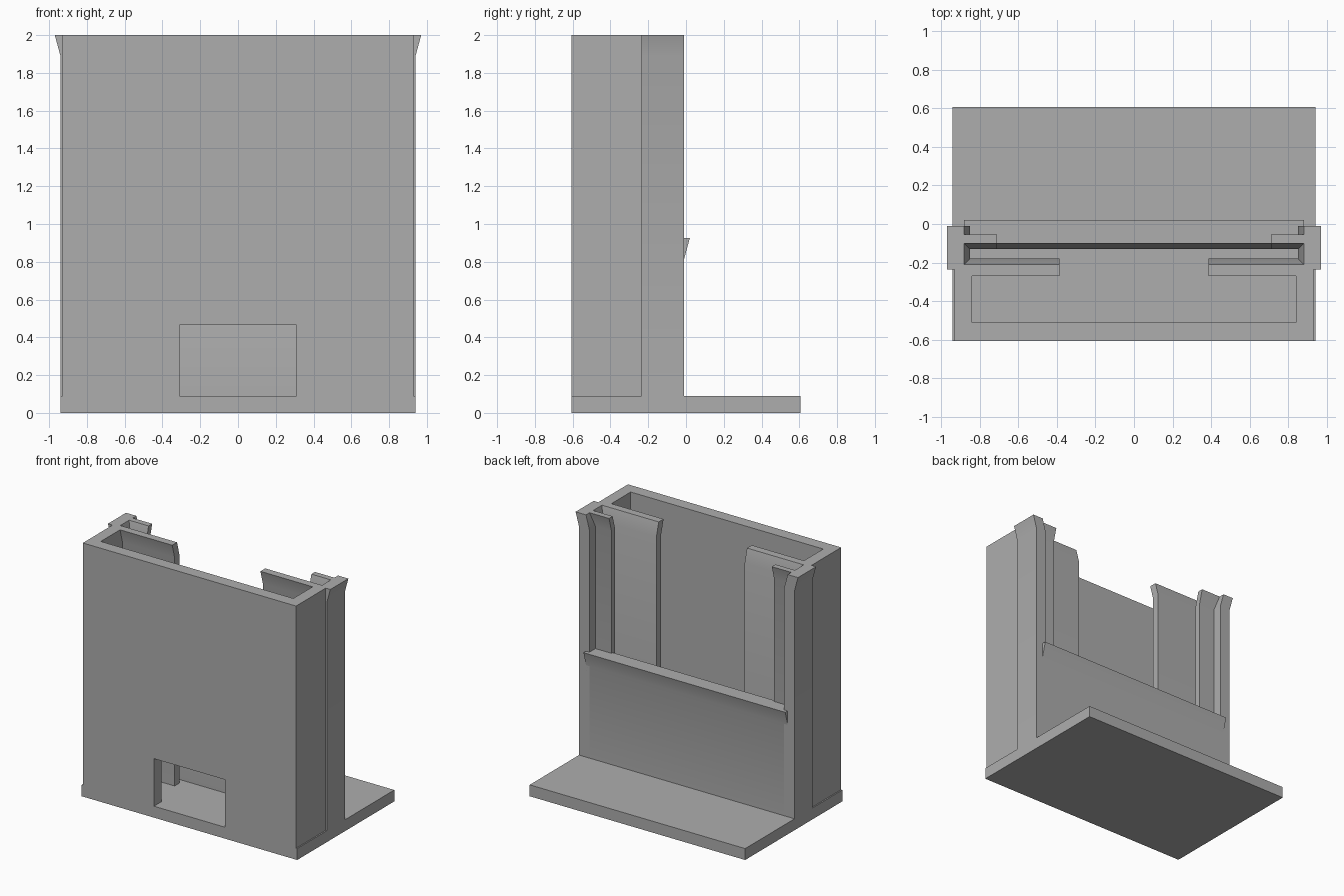
import bpy, bmesh, math

cube = bpy.data.objects.get("Cube")
if cube:
    bpy.data.objects.remove(cube)

grey = bpy.data.materials.new("light_grey_plastic")
grey.use_nodes = True
colour = (0.42, 0.42, 0.42, 1)
grey.diffuse_color = colour
grey.node_tree.nodes["Principled BSDF"].inputs["Base Color"].default_value = colour

BASE = 0.09     # top of the base plate
TOP = 2.0       # top of the holder
HALF = 0.94     # half width
FLARE = 0.03    # how far the tops lean outwards
LEAD = 0.11     # height of the leaning part


def finish(name, bm):
    bmesh.ops.recalc_face_normals(bm, faces=bm.faces)
    mesh = bpy.data.meshes.new(name)
    bm.to_mesh(mesh)
    bm.free()
    mesh.materials.append(grey)
    mesh.polygons.foreach_set("use_smooth", [True] * len(mesh.polygons))
    mesh.set_sharp_from_angle(angle=math.radians(30))
    obj = bpy.data.objects.new(name, mesh)
    bpy.context.collection.objects.link(obj)
    return obj


def block(name, xs, ys, zs, lean=None):
    """Box from ranges; lean shifts its top lead-in by (dx, dy)."""
    layers = [(zs[0], 0, 0), (zs[1], 0, 0)]
    if lean:
        layers[1:] = [(zs[1] - LEAD, 0, 0), (zs[1], *lean)]
    bm = bmesh.new()
    rings = []
    for z, dx, dy in layers:
        corners = [(xs[0], ys[0]), (xs[1], ys[0]), (xs[1], ys[1]), (xs[0], ys[1])]
        rings.append([bm.verts.new((x + dx, y + dy, z)) for x, y in corners])
    bm.faces.new(rings[0])
    bm.faces.new(rings[-1])
    for low, high in zip(rings, rings[1:]):
        for i in range(4):
            j = (i + 1) % 4
            bm.faces.new((low[i], low[j], high[j], high[i]))
    return finish(name, bm)


def mirrored(name, xs, ys, zs, lean=None):
    """Left part and its mirrored right partner."""
    block("left_" + name, xs, ys, zs, lean)
    flipped = (-lean[0], lean[1]) if lean else None
    block("right_" + name, (-xs[1], -xs[0]), ys, zs, flipped)


# Base plate
block("base_plate", (-HALF, HALF), (-0.605, 0.605), (0, BASE))

# Front wall with an opening that reaches the base plate
wall = HALF - 0.01
win, win_top = 0.31, 0.465
outline = [(-wall, BASE), (-win, BASE), (-win, win_top), (win, win_top),
           (win, BASE), (wall, BASE), (wall, TOP), (-wall, TOP)]
bm = bmesh.new()
face = bm.faces.new([bm.verts.new((x, -0.605, z)) for x, z in outline])
extruded = bmesh.ops.extrude_face_region(bm, geom=[face])["geom"]
bmesh.ops.translate(bm, vec=(0, 0.095, 0),
                    verts=[v for v in extruded if isinstance(v, bmesh.types.BMVert)])
finish("front_wall", bm)

# Side walls of the front chamber
mirrored("side_wall", (0.84, wall), (-0.51, -0.235), (BASE, TOP))

# Rear posts, leaning outwards at the top
mirrored("rear_post", (0.85, HALF), (-0.235, -0.01), (BASE, TOP), (FLARE, 0))

# Wide guides in front of the slot and narrow guides behind it
mirrored("front_guide", (0.385, 0.89), (-0.24, -0.18), (BASE, TOP), (0, -FLARE))
mirrored("rear_guide", (0.71, 0.89), (-0.13, -0.085), (BASE, TOP), (0, FLARE))

# Low rear wall with a lip leaning backwards
block("rear_wall", (-0.88, 0.88), (-0.13, -0.01), (BASE, 0.925), (0, FLARE))
